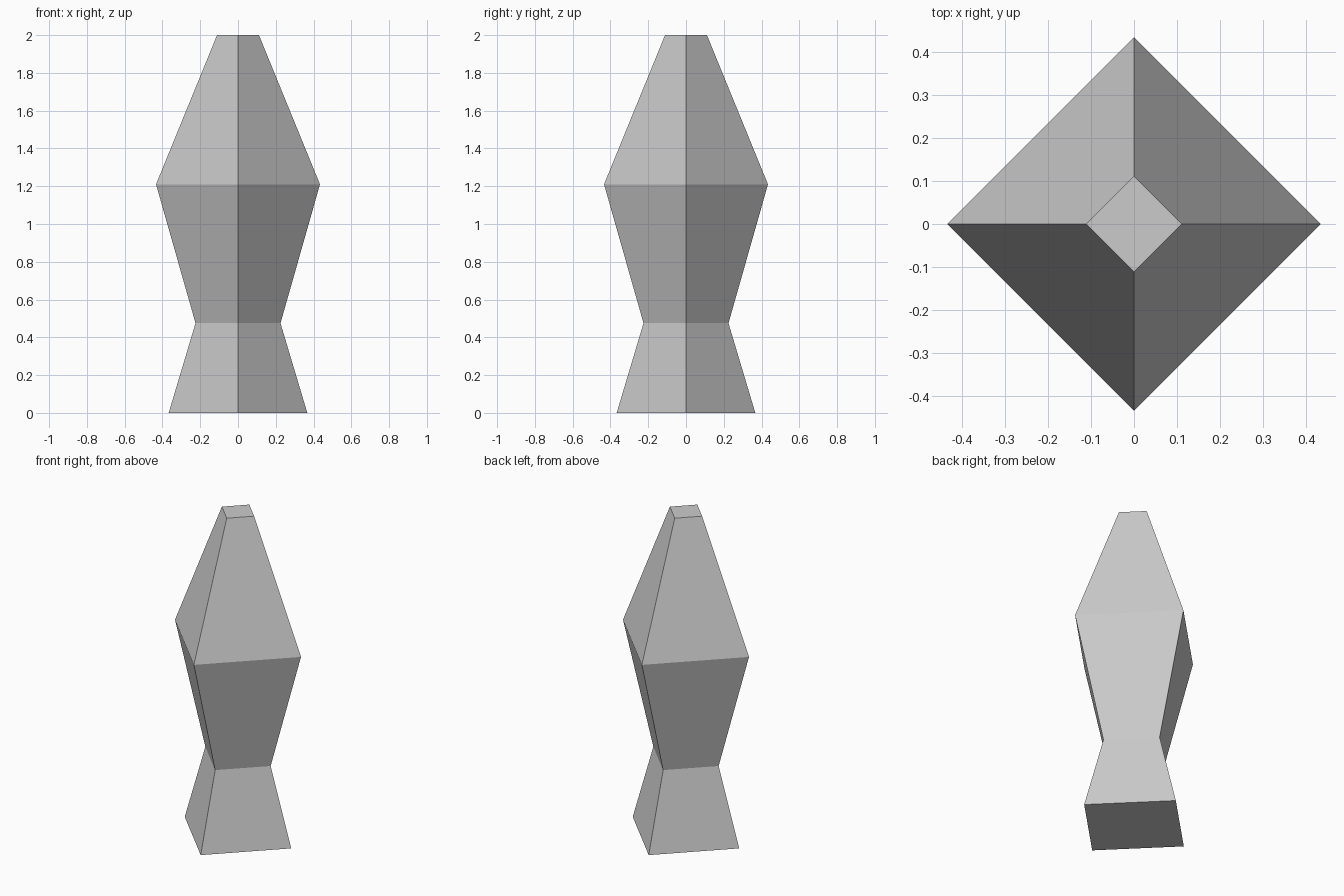
import bpy
import bmesh
from math import cos, sin, pi
from mathutils import Vector

cube = bpy.data.objects.get("Cube")
if cube:
    bpy.data.objects.remove(cube, do_unlink=True)

# Plain stone grey for the whole piece
grey = bpy.data.materials.new("stone_grey")
grey.use_nodes = True
colour = (0.6, 0.6, 0.6, 1)
grey.diffuse_color = colour
grey.node_tree.nodes["Principled BSDF"].inputs["Base Color"].default_value = colour

# Profile (corner radius, height): foot, waist, shoulder, tip
PROFILE = [(0.367, 0), (0.225, 0.475), (0.434, 1.21), (0.111, 2)]
SIDES = 4


def lathe(name, profile, sides, material):
    """Sweep a profile around z into a closed, flat-faced solid."""
    bm = bmesh.new()
    rings = []
    for radius, height in profile:
        angles = [2 * pi * i / sides for i in range(sides)]
        rings.append([bm.verts.new(Vector((radius * cos(a), radius * sin(a), height)))
                      for a in angles])
    for low, high in zip(rings, rings[1:]):
        for i in range(sides):
            j = (i + 1) % sides
            bm.faces.new((low[i], low[j], high[j], high[i]))
    bm.faces.new(reversed(rings[0]))
    bm.faces.new(rings[-1])
    bmesh.ops.recalc_face_normals(bm, faces=bm.faces)
    mesh = bpy.data.meshes.new(name)
    bm.to_mesh(mesh)
    bm.free()
    mesh.materials.append(material)
    obj = bpy.data.objects.new(name, mesh)
    bpy.context.collection.objects.link(obj)
    return obj


# Four-sided pillar with a narrow waist and a tapered top
lathe("faceted_pillar", PROFILE, SIDES, grey)
